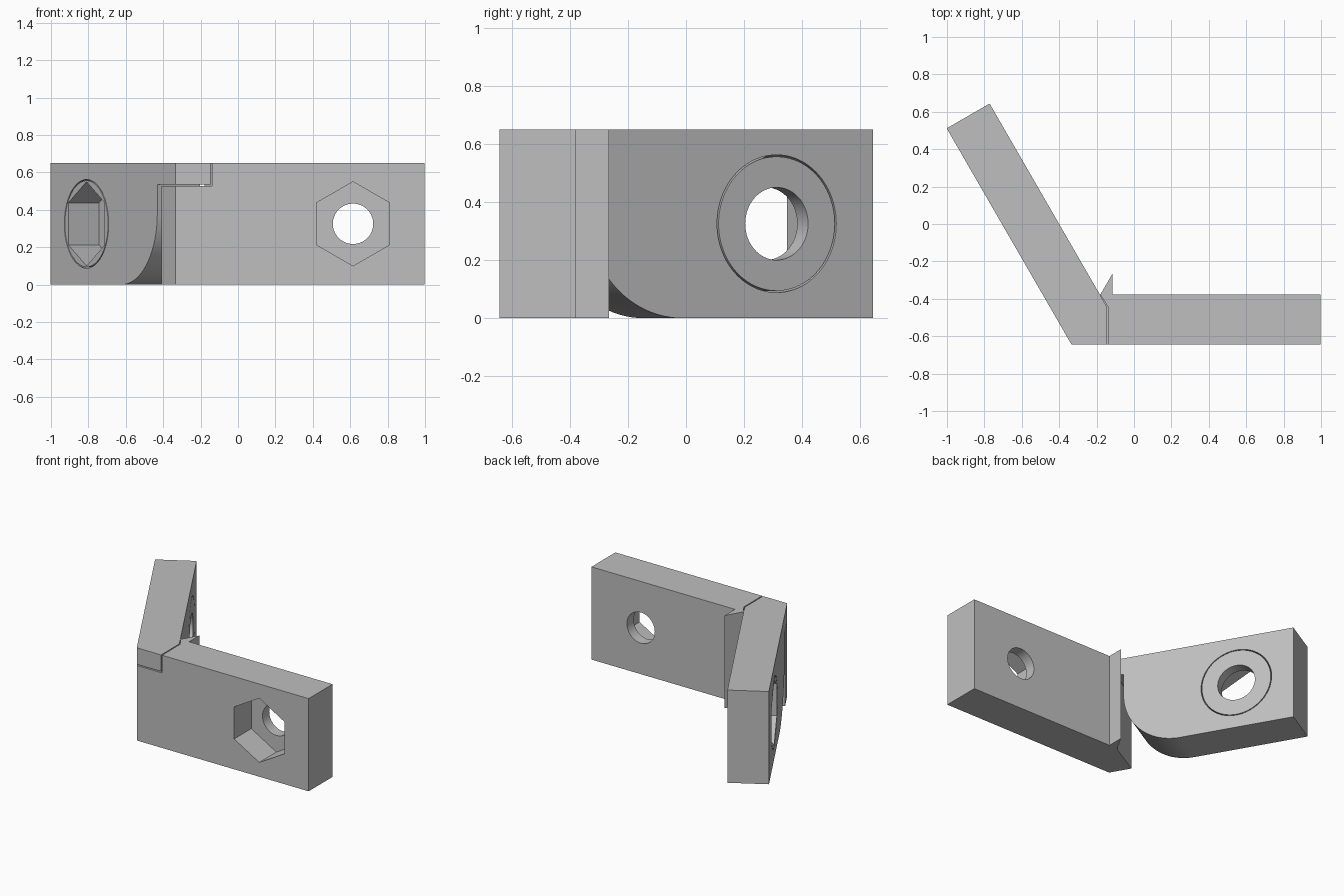
import bpy, bmesh, math
from mathutils import Vector

if "Cube" in bpy.data.objects:
    bpy.data.objects.remove(bpy.data.objects["Cube"])

grey = bpy.data.materials.new("plain grey")
grey.use_nodes = True
colour = (0.52, 0.52, 0.52, 1)
grey.diffuse_color = colour
grey.node_tree.nodes["Principled BSDF"].inputs["Base Color"].default_value = colour

HEIGHT, THICK, LENGTH = 0.65, 0.265, 1.333
LAP = 0.53            # height of the overlapping joint
GAP = 0.004           # half of the clearance in the joint
BORE = 0.95           # distance of the bores from the outer corner
UP = Vector((0, 0, 1))
CORNER = Vector((-0.335, -0.643, 0))
A_ALONG, A_IN = Vector((1, 0, 0)), Vector((0, 1, 0))
C30 = math.cos(math.radians(30))
B_ALONG, B_IN = Vector((-0.5, C30, 0)), Vector((C30, 0.5, 0))


def prism(name, points, depth):
    """Closed solid made by sweeping a flat outline along a vector."""
    bm = bmesh.new()
    face = bm.faces.new([bm.verts.new(p) for p in points])
    swept = bmesh.ops.extrude_face_region(bm, geom=[face], use_keep_orig=True)
    moved = [g for g in swept["geom"] if isinstance(g, bmesh.types.BMVert)]
    bmesh.ops.translate(bm, vec=depth, verts=moved)
    bmesh.ops.recalc_face_normals(bm, faces=bm.faces)
    mesh = bpy.data.meshes.new(name)
    bm.to_mesh(mesh)
    bm.free()
    mesh.materials.append(grey)
    obj = bpy.data.objects.new(name, mesh)
    bpy.context.collection.objects.link(obj)
    return obj


def plan(points, z=0):
    return [Vector((x, y, z)) for x, y in points]


def ngon(name, centre, along, radius, sides, depth):
    """Bar with a regular outline; a six-sided one points upwards."""
    turn = [math.tau * i / sides for i in range(sides)]
    return prism(name, [centre + radius * (math.sin(a) * along + math.cos(a) * UP)
                        for a in turn], depth)


def cut(obj, cutter):
    mod = obj.modifiers.new("cut", "BOOLEAN")
    mod.operation, mod.solver, mod.object = "DIFFERENCE", "EXACT", cutter
    bpy.context.view_layer.objects.active = obj
    bpy.ops.object.modifier_apply(modifier=mod.name)
    bpy.data.objects.remove(cutter)


def cut_bolt_seat(obj, along, inward, hole_radius):
    """Hexagonal pocket from the outside, round hole through the rest."""
    centre = CORNER + along * BORE + UP * HEIGHT / 2
    cut(obj, ngon("pocket_cutter", centre - inward * 0.1, along, 0.225, 6,
                  inward * (THICK - 0.075 + 0.1)))
    cut(obj, ngon("hole_cutter", centre - inward * 0.1, along, hole_radius, 64,
                  inward * (THICK + 0.2)))


def finish(obj):
    bpy.ops.object.select_all(action="DESELECT")
    obj.select_set(True)
    bpy.context.view_layer.objects.active = obj
    bpy.ops.object.shade_smooth_by_angle(angle=math.radians(25))


# Front arm: bar with a tongue below the joint and a stop fin behind
front, back = CORNER.y, CORNER.y + THICK
end = CORNER.x + LENGTH
front_arm = prism("front_arm", plan([
    (CORNER.x, front), (end, front), (end, back), (-0.115, back),
    (-0.115, -0.265), (-0.185, -0.386), (-0.41, -0.513)]), UP * HEIGHT)
cut(front_arm, prism("lap_cutter", plan([
    (-0.6, front - 0.1), (-0.14, front - 0.1), (-0.14, -0.441),
    (-0.18, back), (-0.3, back + 0.1), (-0.6, back + 0.1)], LAP - GAP), UP))
cut_bolt_seat(front_arm, A_ALONG, A_IN, 0.108)
finish(front_arm)

# Side arm: bar at 120 degrees whose top laps over the tongue
far_outer = CORNER + B_ALONG * LENGTH
inner_corner = CORNER + B_ALONG * 0.153 + B_IN * THICK
side_arm = prism("side_arm", [
    CORNER, far_outer, far_outer + B_IN * THICK, inner_corner,
    Vector((-0.147, -0.441, 0)), Vector((-0.147, front, 0))], UP * HEIGHT)

# Rounded clearance below the lap
start, radius = 0.193, 0.38
profile = [(-0.5, -0.1), (-0.5, LAP + GAP), (start, LAP + GAP)]
for i in range(25):
    a = math.radians(90 * i / 24)
    profile.append((start + radius * (1 - math.cos(a)), radius * (1 - math.sin(a))))
profile.append((start + radius, -0.1))
cut(side_arm, prism("relief_cutter", [
    CORNER + B_ALONG * s + UP * z - B_IN * 0.3 for s, z in profile], B_IN))

# Round insert with a thin clearance ring around it
seat = CORNER + B_ALONG * BORE + UP * HEIGHT / 2
cut(side_arm, ngon("bore_cutter", seat - B_IN * 0.1, B_ALONG, 0.237, 96,
                   B_IN * (THICK + 0.2)))
finish(side_arm)
insert = ngon("round_insert", seat, B_ALONG, 0.231, 96, B_IN * THICK)
cut_bolt_seat(insert, B_ALONG, B_IN, 0.125)
finish(insert)
